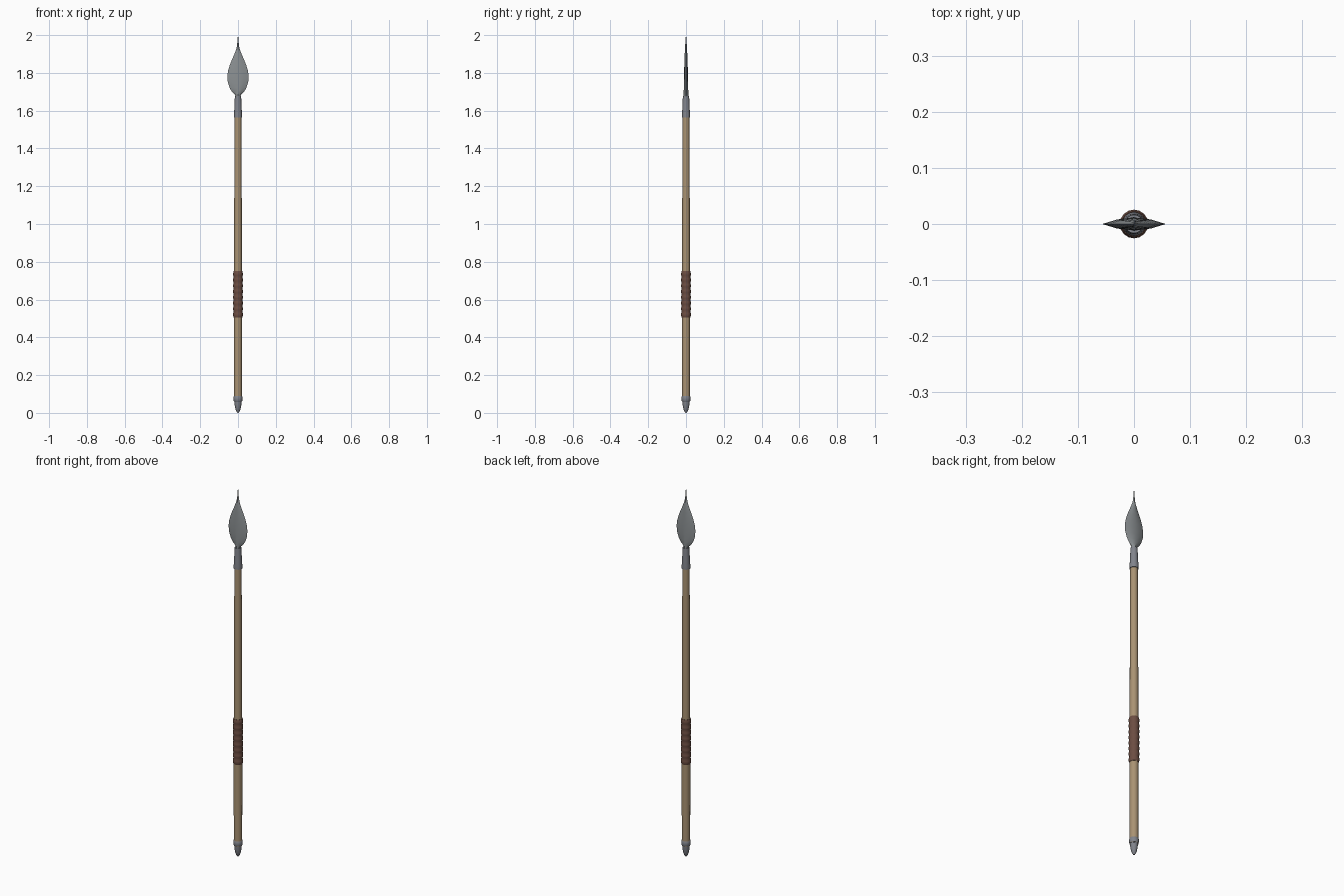
import bpy, bmesh, math

if "Cube" in bpy.data.objects:
    bpy.data.objects.remove(bpy.data.objects["Cube"])


def material(name, rgb):
    m = bpy.data.materials.new(name)
    m.diffuse_color = (*rgb, 1)
    m.use_nodes = True
    m.node_tree.nodes["Principled BSDF"].inputs["Base Color"].default_value = m.diffuse_color
    return m


wood = material("ash wood", (0.40, 0.29, 0.17))
leather = material("brown leather", (0.15, 0.075, 0.055))
iron = material("dark iron", (0.22, 0.23, 0.26))
steel = material("blade steel", (0.26, 0.28, 0.29))


def skin(name, rings, mat, angle):
    """Skin a stack of closed sections, capping both ends."""
    bm = bmesh.new()
    loops = [[bm.verts.new(p) for p in ring] for ring in rings]
    n = len(loops[0])
    for a, b in zip(loops, loops[1:]):
        for i in range(n):
            j = (i + 1) % n
            bm.faces.new((a[i], a[j], b[j], b[i]))
    bm.faces.new(loops[0][::-1])
    bm.faces.new(loops[-1])
    bmesh.ops.recalc_face_normals(bm, faces=bm.faces)
    me = bpy.data.meshes.new(name)
    bm.to_mesh(me)
    bm.free()
    me.materials.append(mat)
    ob = bpy.data.objects.new(name, me)
    bpy.context.collection.objects.link(ob)
    bpy.ops.object.select_all(action='DESELECT')
    ob.select_set(True)
    bpy.context.view_layer.objects.active = ob
    bpy.ops.object.shade_smooth_by_angle(angle=math.radians(angle))
    return ob


def lathe(name, profile, mat, sides=16, angle=40):
    rings = [[(r * math.cos(2 * math.pi * i / sides),
               r * math.sin(2 * math.pi * i / sides), z) for i in range(sides)]
             for r, z in profile]
    return skin(name, rings, mat, angle)


# Tapered wooden shaft
lathe("shaft", [(0.021, 0.06), (0.0215, 0.4), (0.021, 0.75),
                (0.020, 1.1), (0.018, 1.60)], wood)

# Leather grip of stacked coils
coils, z0, z1 = 8, 0.505, 0.75
step = (z1 - z0) / coils
grip = []
for k in range(coils):
    z = z0 + k * step
    grip += [(0.0225, z), (0.0255, z + 0.3 * step), (0.0255, z + 0.7 * step)]
grip.append((0.0225, z1))
lathe("leather_grip", grip, leather)

# Butt cap with a collar
lathe("butt_cap", [(0.003, 0.0), (0.009, 0.008), (0.014, 0.022),
                   (0.0175, 0.042), (0.019, 0.065)], iron)
lathe("butt_collar", [(0.019, 0.058), (0.0225, 0.064), (0.0235, 0.075),
                      (0.0225, 0.086), (0.019, 0.092)], iron)

# Iron socket holding the blade
lathe("socket", [(0.0215, 1.565), (0.0215, 1.58), (0.0195, 1.61),
                 (0.018, 1.65), (0.0165, 1.677)], iron)

# Leaf blade: (height, half width, half thickness)
stations = [(1.67, 0.011, 0.0125), (1.685, 0.016, 0.0125), (1.70, 0.032, 0.012),
            (1.72, 0.044, 0.0118), (1.75, 0.054, 0.0113), (1.78, 0.0565, 0.0108),
            (1.81, 0.053, 0.010), (1.84, 0.044, 0.009), (1.87, 0.032, 0.008),
            (1.90, 0.019, 0.007), (1.925, 0.0095, 0.0055), (1.945, 0.005, 0.0045),
            (1.97, 0.003, 0.003), (2.0, 0.0006, 0.0006)]
section = [(1, 0), (0.55, 0.72), (0, 1), (-0.55, 0.72),
           (-1, 0), (-0.55, -0.72), (0, -1), (0.55, -0.72)]
skin("blade", [[(w * u, t * v, z) for u, v in section] for z, w, t in stations],
     steel, 25)
